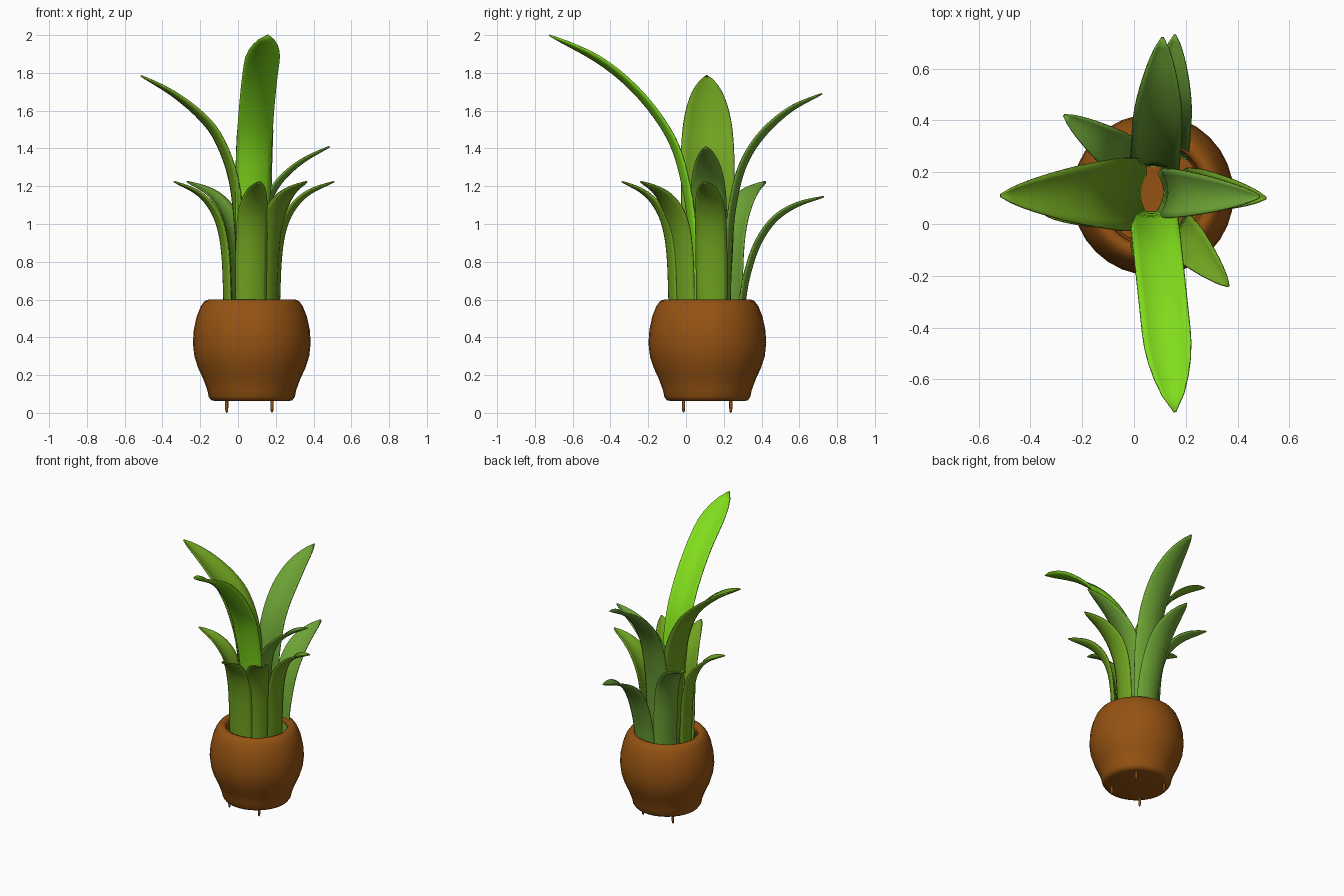
import bpy, bmesh, math
from mathutils import Vector

if "Cube" in bpy.data.objects:
    bpy.data.objects.remove(bpy.data.objects["Cube"])

CX, CY = 0.073, 0.113   # pot axis


def material(name, rgb):
    m = bpy.data.materials.new(name)
    m.diffuse_color = (*rgb, 1)
    m.use_nodes = True
    m.node_tree.nodes["Principled BSDF"].inputs["Base Color"].default_value = m.diffuse_color
    return m


CLAY = material("clay", (0.30, 0.085, 0.006))
LIME = material("lime_leaf", (0.22, 0.72, 0.012))
GREEN = material("green_leaf", (0.16, 0.36, 0.014))
DEEP = material("deep_leaf", (0.15, 0.36, 0.035))


def make_object(name, bm, mat, angle=60):
    bmesh.ops.recalc_face_normals(bm, faces=bm.faces)
    me = bpy.data.meshes.new(name)
    bm.to_mesh(me)
    bm.free()
    me.materials.append(mat)
    ob = bpy.data.objects.new(name, me)
    bpy.context.collection.objects.link(ob)
    bpy.ops.object.select_all(action='DESELECT')
    ob.select_set(True)
    bpy.context.view_layer.objects.active = ob
    bpy.ops.object.shade_smooth_by_angle(angle=math.radians(angle))
    return ob


def catmull(pts, t):
    """Smooth point on a chain of vectors, t from 0 to 1."""
    n = len(pts) - 1
    i = min(int(t * n), n - 1)
    u = t * n - i
    p1, p2 = pts[i], pts[i + 1]
    p0 = pts[i - 1] if i else p1 * 2 - p2
    p3 = pts[i + 2] if i + 2 <= n else p2 * 2 - p1
    return 0.5 * (2 * p1 + (p2 - p0) * u + (2 * p0 - 5 * p1 + 4 * p2 - p3) * u ** 2
                  + (3 * p1 - p0 - 3 * p2 + p3) * u ** 3)


def lathe(name, profile, mat, x, y, segs):
    bm = bmesh.new()
    rings = []
    for r, z in profile:
        if r == 0:
            rings.append([bm.verts.new((x, y, z))] * segs)
        else:
            rings.append([bm.verts.new((x + r * math.cos(a), y + r * math.sin(a), z))
                          for a in (math.tau * k / segs for k in range(segs))])
    for a, b in zip(rings, rings[1:]):
        for k in range(segs):
            j = (k + 1) % segs
            bm.faces.new(list(dict.fromkeys((a[k], a[j], b[j], b[k]))))
    return make_object(name, bm, mat)


def leaf(name, base, tip, profile, width, taper, mat, base_w=0.75, steps=30, across=8):
    """profile: (fraction of the way from base to tip, height) pairs."""
    base, tip = Vector((*base, 0)), Vector((*tip, 0))
    side = Vector((0, 0, 1)).cross((tip - base).normalized())
    keys = [base.lerp(tip, f) + Vector((0, 0, z)) for f, z in profile]
    pts = [catmull(keys, i / steps) for i in range(steps + 1)]
    # remaining length to the tip controls the taper
    rem = [0.0] * (steps + 1)
    for i in range(steps - 1, -1, -1):
        rem[i] = rem[i + 1] + (pts[i + 1] - pts[i]).length
    bm = bmesh.new()
    rows = []
    for i, p in enumerate(pts):
        tan = (pts[min(i + 1, steps)] - pts[max(i - 1, 0)]).normalized()
        inner = tan.cross(side)
        s = 1 - rem[i] / rem[0]
        w = width * (base_w + (1 - base_w) * math.sin(math.pi / 2 * min(1, s / 0.55)))
        w *= max(0.03, math.sin(math.pi / 2 * min(1, rem[i] / taper)) ** 0.7)
        row = []
        for k in range(across + 1):
            v = 2 * k / across - 1
            row.append(bm.verts.new(p + side * (v * w / 2) + inner * (0.16 * w * (v * v - 0.3))))
        rows.append(row)
    for a, b in zip(rows, rows[1:]):
        for k in range(across):
            bm.faces.new((a[k], a[k + 1], b[k + 1], b[k]))
    ob = make_object(name, bm, mat)
    mod = ob.modifiers.new("thickness", 'SOLIDIFY')
    mod.thickness, mod.offset = 0.008, 0
    return ob


# Pot: rounded outer wall, rolled rim, hollow inside
lathe("pot", [(0, 0.062), (0.19, 0.062), (0.215, 0.067), (0.228, 0.085), (0.235, 0.12), (0.257, 0.18),
              (0.285, 0.24), (0.304, 0.30), (0.312, 0.37), (0.307, 0.44), (0.292, 0.51),
              (0.270, 0.565), (0.250, 0.592), (0.228, 0.601), (0.208, 0.592), (0.200, 0.57),
              (0.225, 0.51), (0.255, 0.44), (0.262, 0.37), (0.235, 0.24), (0.19, 0.13), (0, 0.12)],
      CLAY, CX, CY, 32)

# Four small spike feet
for i, x in enumerate((-0.06, 0.18)):
    for j, y in enumerate((-0.013, 0.237)):
        lathe(f"foot_{i}{j}", [(0, 0), (0.006, 0.006), (0.009, 0.03), (0.009, 0.075), (0, 0.075)],
              CLAY, x, y, 8)

# Tall inner leaves
leaf("tall_front_leaf", (0.075, 0.05), (0.158, -0.725),
     [(0, 0.2), (0.01, 0.6), (0.03, 0.95), (0.09, 1.25), (0.19, 1.47), (0.40, 1.69), (0.66, 1.86), (1, 2.0)],
     0.185, 0.34, LIME, 0.6)
leaf("tall_left_leaf", (0.03, 0.115), (-0.515, 0.11),
     [(0, 0.2), (0.02, 0.6), (0.05, 0.9), (0.11, 1.22), (0.25, 1.44), (0.43, 1.57), (0.70, 1.69), (1, 1.785)],
     0.28, 0.68, GREEN, 0.55)
leaf("tall_back_leaf", (0.08, 0.22), (0.11, 0.72),
     [(0, 0.2), (0.01, 0.6), (0.03, 0.9), (0.07, 1.1), (0.17, 1.3), (0.36, 1.46), (0.66, 1.6), (1, 1.69)],
     0.19, 0.42, DEEP)
leaf("tall_right_leaf", (0.11, 0.12), (0.485, 0.105),
     [(0, 0.2), (0.02, 0.6), (0.05, 0.9), (0.12, 1.09), (0.26, 1.2), (0.45, 1.28), (0.68, 1.345), (1, 1.41)],
     0.19, 0.5, DEEP)

# Lower outer ring of leaves
RING = [(0, 0.2), (0.02, 0.6), (0.06, 0.85), (0.16, 1.0), (0.34, 1.1), (0.6, 1.17), (1, 1.225)]
BACK = [(0, 0.2), (0.08, 0.6), (0.16, 0.78), (0.28, 0.92), (0.46, 1.03), (0.7, 1.1), (1, 1.145)]
for name, base, tip, prof, mat in (
        ("low_right_leaf", (0.205, 0.135), (0.51, 0.10), RING, GREEN),
        ("low_front_right_leaf", (0.155, -0.02), (0.365, -0.24), RING, GREEN),
        ("low_front_leaf", (0.07, -0.075), (0.115, -0.34), RING, GREEN),
        ("low_left_leaf", (-0.06, 0.07), (-0.34, 0.035), RING, GREEN),
        ("low_back_left_leaf", (0.0, 0.235), (-0.27, 0.42), RING, DEEP),
        ("low_back_leaf", (0.13, 0.27), (0.158, 0.73), BACK, DEEP)):
    leaf(name, base, tip, prof, 0.165, 0.36, mat, 0.9)
